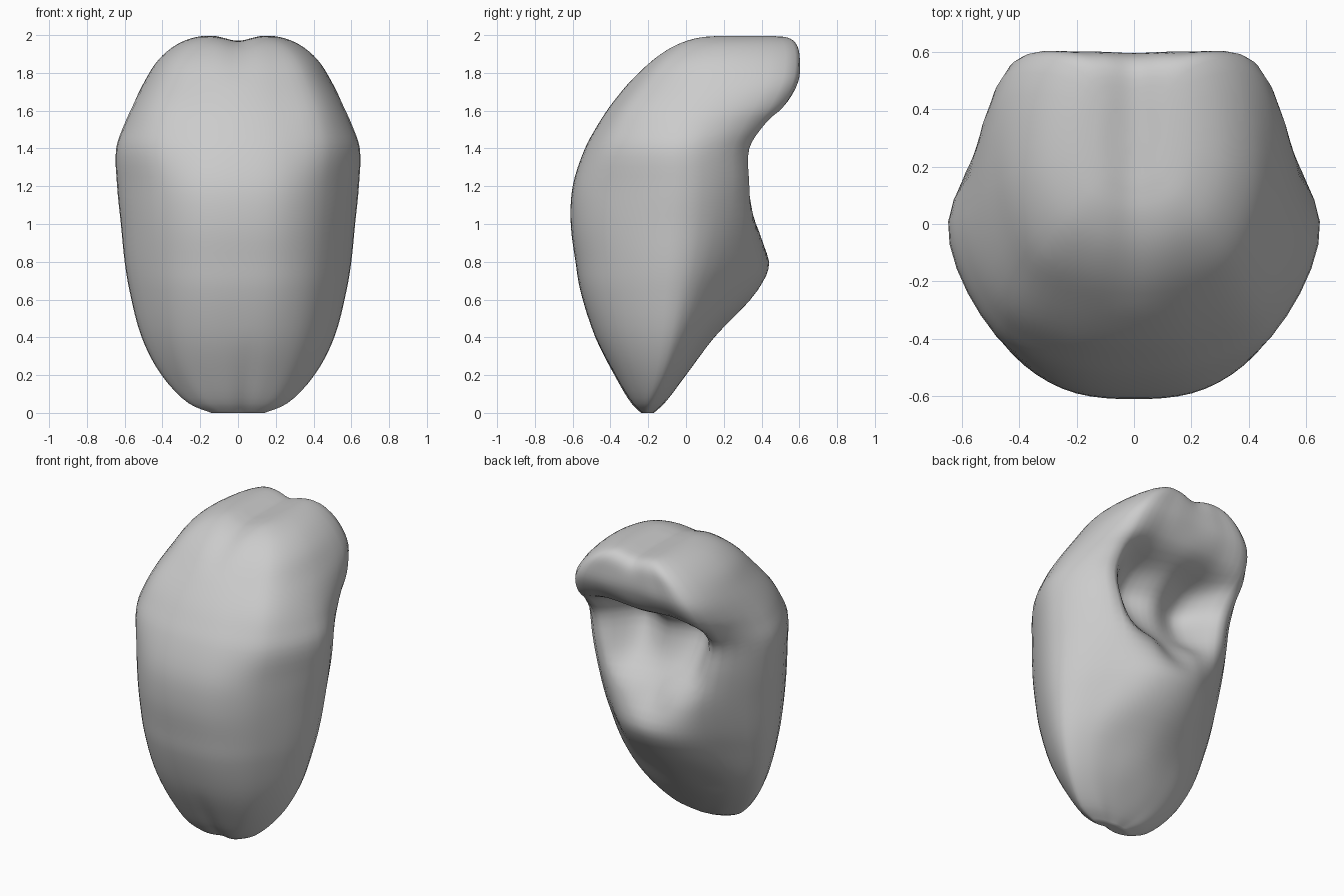
import bpy, bmesh, math
from mathutils import Vector

if "Cube" in bpy.data.objects:
    bpy.data.objects.remove(bpy.data.objects["Cube"])

# Level sections: z, front y, half width, y of widest point,
# rim x, rim y, hollow y (halfway), hollow y (centre)
LEVELS = [
    (0.00, -.24, .14, -.21, .08, -.18, -.175, -.17),
    (0.05, -.29, .26, -.19, .17, -.13, -.12, -.115),
    (0.20, -.38, .405, -.13, .31, -.05, -.01, .00),
    (0.40, -.48, .51, -.08, .38, .05, .12, .15),
    (0.65, -.56, .575, -.04, .37, .20, .34, .38),
    (0.80, -.585, .60, -.02, .35, .29, .41, .44),
    (1.00, -.61, .62, .00, .36, .34, .37, .33),
    (1.20, -.60, .64, .01, .40, .335, .20, .20),
    (1.40, -.535, .645, .01, .44, .335, .12, .18),
    (1.52, -.47, .605, .03, .45, .41, .22, .30),
    (1.62, -.405, .56, .06, .45, .50, .49, .51),
    (1.75, -.30, .495, .14, .42, .565, .59, .585),
    (1.87, -.185, .42, .18, .34, .58, .60, .595),
    (1.95, -.07, .325, .22, .25, .565, .585, .575),
    (1.99, .04, .22, .26, .17, .52, .54, .53),
    (2.00, .14, .12, .28, .09, .42, .43, .42),
]


def catmull(p, steps, closed):
    """Smooth centripetal curve through vectors p."""
    n = len(p)
    get = (lambda i: p[i % n]) if closed else (lambda i: p[min(max(i, 0), n - 1)])
    out = []
    for i in range(n if closed else n - 1):
        a, b, c, d = get(i - 1), get(i), get(i + 1), get(i + 2)
        t1 = max((c - b).length, 1e-4) ** .5
        t0 = (b - a).length ** .5 or t1
        t2 = (d - c).length ** .5 or t1
        m1 = ((b - a) / t0 - (c - a) / (t0 + t1) + (c - b) / t1) * t1
        m2 = ((c - b) / t1 - (d - b) / (t1 + t2) + (d - c) / t2) * t1
        for s in range(steps):
            t = s / steps
            out.append(b * (2 * t**3 - 3 * t * t + 1) + m1 * (t**3 - 2 * t * t + t)
                       + c * (3 * t * t - 2 * t**3) + m2 * (t**3 - t * t))
    if not closed:
        out.append(p[-1].copy())
    return out


def section(level):
    """Mirrored closed outline of one level."""
    z, yf, w, yw, rx, ry, ym, yc = level
    full = min(max((z - 1.2) / .4, 0), 1)      # shoulders are squarer near the crown
    half = [(.40 * w, yw + (yf - yw) * .94),
            ((.73 + .05 * full) * w, yw + (yf - yw) * (.68 + .05 * full)),
            (w, yw), (rx, ry), (rx * .5, ym)]
    pts = [(0, yf)] + half + [(0, yc)] + [(-x, y) for x, y in reversed(half)]
    return catmull([Vector((x, y, z)) for x, y in pts], 5, True)


# Smooth the sections along the height
outlines = [section(l) for l in LEVELS]
columns = [catmull(list(col), 4, False) for col in zip(*outlines)]
rings = [list(r) for r in zip(*columns)]


# Flat caps made of shrinking rings
def cap(ring):
    mid = sum(ring, Vector()) / len(ring)
    return [[mid.lerp(p, f) for p in ring] for f in (.8, .55, .3, .1)]


rings = cap(rings[0])[::-1] + rings + cap(rings[-1])

bm = bmesh.new()
rows = []
for ring in rings:
    row = []
    for p in ring:
        # shallow groove across the crown and a small crease at the toe
        g = math.exp(-(p.x / .09) ** 2)
        top = min(max((p.z - 1.75) / .25, 0), 1)
        z = min(max(p.z, 0), 2) - .03 * g * top
        toe = max(0, 1 - p.z / .4) * math.exp(-((p.x - .04) / .05) ** 2)
        y = p.y + (.02 * toe if p.y < -.2 else 0)
        row.append(bm.verts.new((p.x, y, z)))
    rows.append(row)
n = len(rows[0])
for a, b in zip(rows, rows[1:]):
    for i in range(n):
        j = (i + 1) % n
        bm.faces.new((a[i], a[j], b[j], b[i]))
bm.faces.new(rows[0][::-1])
bm.faces.new(rows[-1])
bmesh.ops.recalc_face_normals(bm, faces=bm.faces)
for f in bm.faces:
    f.smooth = True

mesh = bpy.data.meshes.new("hollow_backed_shell")
bm.to_mesh(mesh)
bm.free()
obj = bpy.data.objects.new("hollow_backed_shell", mesh)
bpy.context.collection.objects.link(obj)
